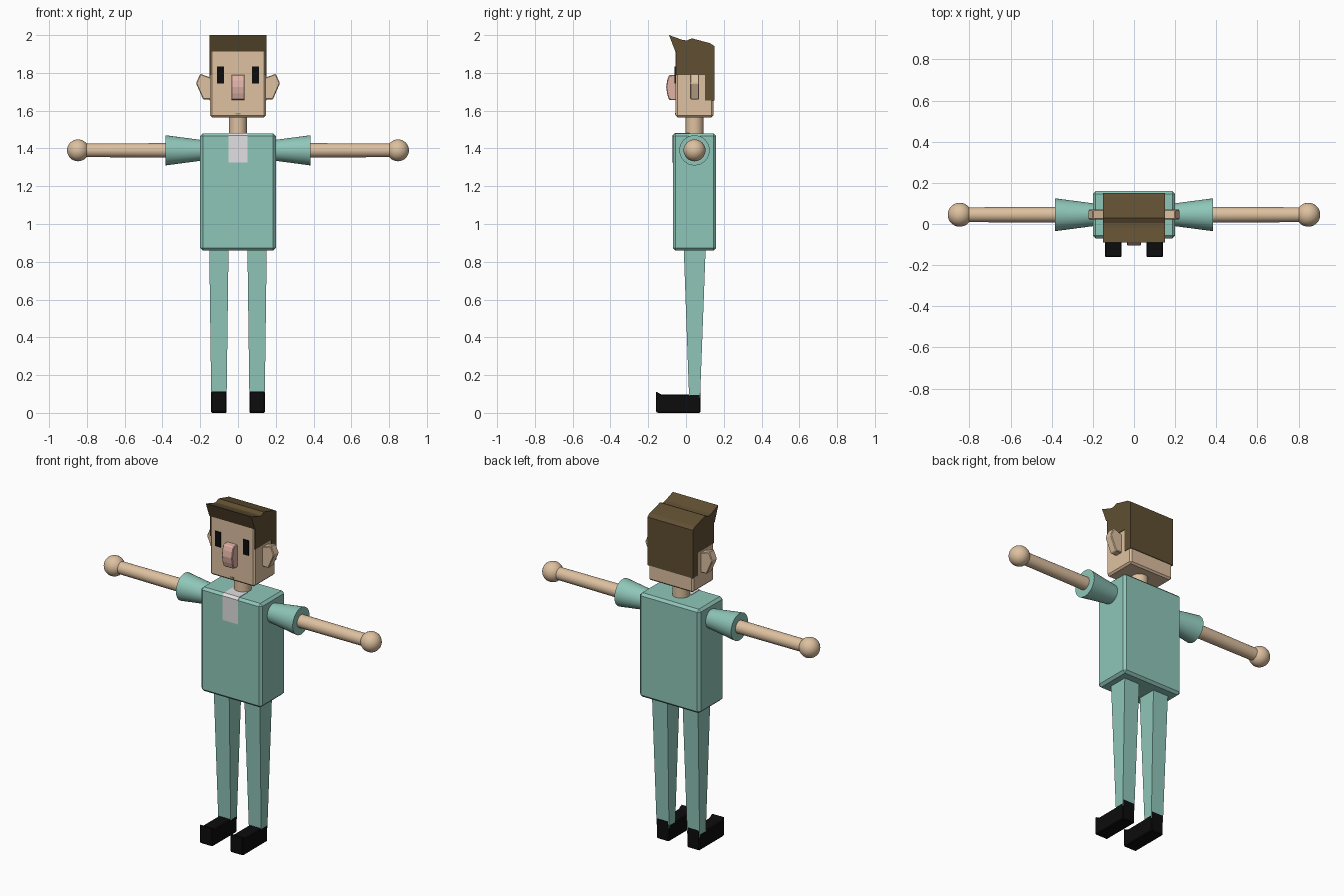
import bpy, bmesh, math
from mathutils import Matrix, Vector

if "Cube" in bpy.data.objects:
    bpy.data.objects.remove(bpy.data.objects["Cube"], do_unlink=True)

MID_Y = 0.045   # depth of the body axis
ARM_Z = 1.39    # height of the arm axis


def material(name, rgb):
    lin = [((c / 255 + 0.055) / 1.055) ** 2.4 if c > 10 else c / 255 / 12.92 for c in rgb]
    m = bpy.data.materials.new(name)
    m.use_nodes = True
    m.diffuse_color = (*lin, 1)
    m.node_tree.nodes["Principled BSDF"].inputs["Base Color"].default_value = (*lin, 1)
    return m


TEAL = material("teal cloth", (143, 198, 185))
SKIN = material("skin", (222, 193, 160))
HAIR = material("brown hair", (96, 79, 50))
PINK = material("pink nose", (226, 178, 165))
PALE = material("pale collar", (226, 224, 226))
BLACK = material("black", (12, 12, 12))
TAN = material("dark tan", (170, 140, 110))


def finish(name, bm, mat, bevel=0, smooth=False):
    bmesh.ops.recalc_face_normals(bm, faces=bm.faces)
    mesh = bpy.data.meshes.new(name)
    bm.to_mesh(mesh)
    bm.free()
    mesh.materials.append(mat)
    ob = bpy.data.objects.new(name, mesh)
    bpy.context.collection.objects.link(ob)
    if bevel:
        mod = ob.modifiers.new("Bevel", "BEVEL")
        mod.width, mod.segments = bevel, 1
    if smooth:
        bpy.ops.object.select_all(action="DESELECT")
        ob.select_set(True)
        bpy.context.view_layer.objects.active = ob
        bpy.ops.object.shade_smooth_by_angle(angle=math.radians(35))
    return ob


def box(name, lo, hi, mat, bevel=0):
    bm = bmesh.new()
    lo, hi = Vector(lo), Vector(hi)
    bmesh.ops.create_cube(bm, size=1, matrix=Matrix.Translation((lo + hi) / 2)
                          @ Matrix.Diagonal((*(hi - lo), 1)))
    return finish(name, bm, mat, bevel)


def prism(name, points, place, lo, hi, mat, bevel=0):
    """Extrude a 2D outline from lo to hi; place(u, v, w) gives the 3D point."""
    bm = bmesh.new()
    a, b = ([bm.verts.new(place(u, v, w)) for u, v in points] for w in (lo, hi))
    bm.faces.new(a)
    bm.faces.new(b)
    for i in range(len(a)):
        j = (i + 1) % len(a)
        bm.faces.new((a[i], a[j], b[j], b[i]))
    return finish(name, bm, mat, bevel)


def side_profile(u, v, w):
    return (w, u, v)


def tube(name, start, end, r1, r2, mat):
    start, end = Vector(start), Vector(end)
    d = end - start
    turn = d.to_track_quat("Z", "Y").to_matrix().to_4x4()
    bm = bmesh.new()
    bmesh.ops.create_cone(bm, cap_ends=True, segments=32, radius1=r1, radius2=r2,
                          depth=d.length, matrix=Matrix.Translation((start + end) / 2) @ turn)
    return finish(name, bm, mat, smooth=True)


# Torso, neck and head
box("torso", (-0.2, -0.07, 0.86), (0.2, 0.16, 1.48), TEAL, 0.014)
tube("neck", (0, MID_Y, 1.46), (0, MID_Y, 1.6), 0.048, 0.048, SKIN)
box("head", (-0.147, -0.056, 1.565), (0.147, 0.146, 1.925), SKIN, 0.01)

# Collar strip folded over the top front edge of the torso
strip = [(-0.068, 1.325), (-0.073, 1.325), (-0.073, 1.469), (-0.059, 1.483),
         (0.02, 1.483), (0.02, 1.478), (-0.056, 1.478), (-0.068, 1.466)]
prism("collar", strip, side_profile, -0.05, 0.05, PALE)

# Hair with raised fringe, sides above the ears and a lower back
hair = [(-0.09, 2.0), (-0.056, 1.912), (-0.05, 1.912), (-0.05, 1.79), (0.1, 1.79),
        (0.1, 1.655), (0.15, 1.655), (0.15, 1.942), (0.128, 1.957), (0.03, 1.983),
        (0.005, 1.971), (-0.02, 1.975)]
prism("hair", hair, side_profile, -0.15, 0.15, HAIR)

# Nose and mouth
nose = [(-0.05, 1.79), (-0.09, 1.788), (-0.1, 1.76), (-0.105, 1.725),
        (-0.1, 1.69), (-0.09, 1.657), (-0.05, 1.655)]
prism("nose", nose, side_profile, -0.035, 0.035, PINK, 0.004)
box("mouth", (-0.012, -0.059, 1.58), (0.012, -0.054, 1.588), TAN)

ear = [(0.13, 1.77), (0.2, 1.795), (0.222, 1.745), (0.185, 1.66), (0.13, 1.66)]
shoe = [(-0.16, 0.008), (-0.16, 0.115), (-0.132, 0.097), (0.018, 0.097),
        (0.042, 0.13), (0.076, 0.13), (0.076, 0), (-0.152, 0)]

# Paired parts
for side, s in (("left", 1), ("right", -1)):
    box(f"{side}_eye", (s * 0.0925 - 0.018, -0.06, 1.745),
        (s * 0.0925 + 0.018, -0.054, 1.835), BLACK)
    prism(f"{side}_ear", ear, lambda u, v, w: (s * u, w, v), 0.022, 0.07, SKIN, 0.004)

    tube(f"{side}_sleeve", (s * 0.18, MID_Y, ARM_Z), (s * 0.385, MID_Y, ARM_Z), 0.053, 0.08, TEAL)
    tube(f"{side}_arm", (s * 0.36, MID_Y, ARM_Z), (s * 0.82, MID_Y, ARM_Z), 0.038, 0.036, SKIN)
    bm = bmesh.new()
    bmesh.ops.create_uvsphere(bm, u_segments=32, v_segments=16, radius=0.058,
                              matrix=Matrix.Translation((s * 0.847, MID_Y, ARM_Z)))
    finish(f"{side}_hand", bm, SKIN, smooth=True)

    # Tapered square leg
    leg = box(f"{side}_leg", (s * 0.101 - 0.051, -0.012, 0.08),
              (s * 0.101 + 0.051, 0.104, 0.87), TEAL)
    for v in leg.data.vertices:
        if v.co.z < 0.5:
            v.co.x = s * 0.101 + (v.co.x - s * 0.101) * 0.8
            v.co.y = MID_Y + (v.co.y - MID_Y) * 0.5
    prism(f"{side}_shoe", shoe, side_profile, s * 0.101 - 0.041, s * 0.101 + 0.041, BLACK, 0.005)
